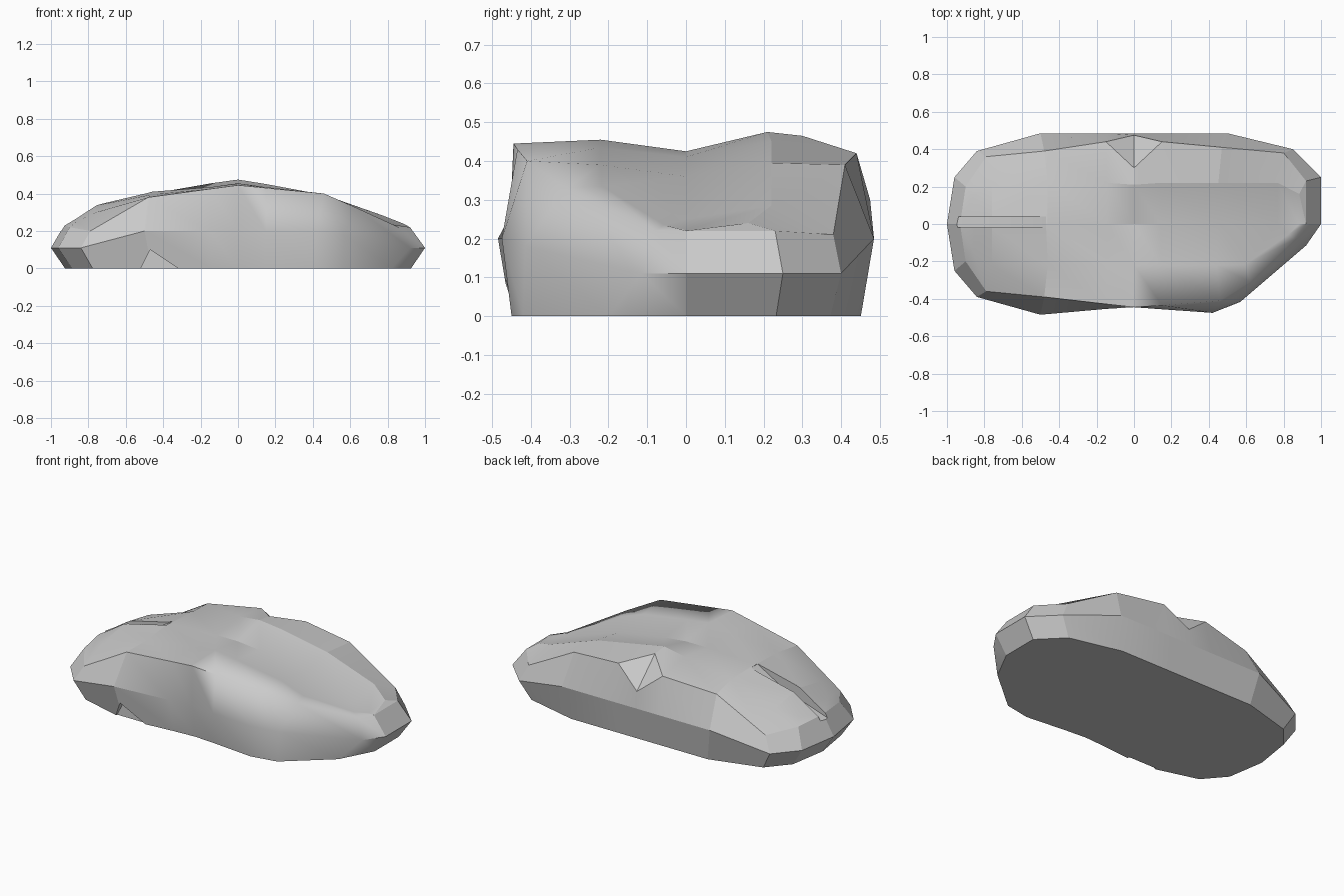
import bpy
import bmesh

default_cube = bpy.data.objects.get("Cube")
if default_cube:
    bpy.data.objects.remove(default_cube, do_unlink=True)

# One flat stone grey
grey = bpy.data.materials.new("stone_grey")
grey.use_nodes = True
grey_value = (0.6, 0.6, 0.6, 1)
grey.diffuse_color = grey_value
grey.node_tree.nodes["Principled BSDF"].inputs["Base Color"].default_value = grey_value


def add_object(name, bm):
    """Turn a bmesh into a named grey object."""
    bmesh.ops.recalc_face_normals(bm, faces=bm.faces[:])
    mesh = bpy.data.meshes.new(name)
    bm.to_mesh(mesh)
    bm.free()
    obj = bpy.data.objects.new(name, mesh)
    mesh.materials.append(grey)
    bpy.context.collection.objects.link(obj)
    return obj


def prism(name, profile, y_start, y_end):
    """Extrude an x-z profile along y."""
    bm = bmesh.new()
    face = bm.faces.new([bm.verts.new((x, y_start, z)) for x, z in profile])
    grown = bmesh.ops.extrude_face_region(bm, geom=[face])["geom"]
    verts = [v for v in grown if isinstance(v, bmesh.types.BMVert)]
    bmesh.ops.translate(bm, verts=verts, vec=(0, y_end - y_start, 0))
    return add_object(name, bm)


def mirrored(rail):
    return [(x, -y, z) for x, y, z in rail]


def base_of(belt):
    """Tuck the belt line inward down to the ground."""
    return [(x * 0.925, y * 0.93, 0) for x, y, z in belt]


def roof_line(shoulder, heights, spread):
    """Line across the roof, inside a shoulder line."""
    inner = [(x * 0.96, max(-0.22, min(0.22, y * spread)), z)
             for (x, y, _), z in zip(shoulder[1:-1], heights)]
    return [shoulder[0]] + inner + [shoulder[-1]]


# Widest line around the body
end_belt = [(-1, 0, .11), (-.96, .25, .11), (-.84, .39, .11), (-.5, .485, .2)]
back_belt = end_belt + [
    (-.15, .485, .2), (0, .485, .2), (.15, .485, .2),
    (.5, .485, .2), (.85, .4, .11), (1, .25, .11), (1, 0, .11)]
front_belt = mirrored(end_belt) + [
    (-.15, -.454, .2), (0, -.445, .2), (.15, -.456, .2),
    (.42, -.475, .2), (.57, -.415, .18), (.92, -.115, .11), (1, 0, .11)]

# Ground outline, flared at the front of the nose
back_base = base_of(back_belt)
front_base = base_of(front_belt)
front_base[7:10] = [(.4, -.45, 0), (.56, -.42, 0), (.82, -.2, 0)]

# Shoulder line above the belt, with a dent in the back wall
end_shoulder = [(-.93, 0, .23), (-.9, .2, .22), (-.79, .36, .2), (-.48, .39, .38)]
back_shoulder = end_shoulder + [
    (-.15, .44, .42), (0, .3, .465), (.15, .44, .42),
    (.47, .41, .39), (.8, .38, .21), (.92, .23, .22), (.92, 0, .22)]
front_shoulder = mirrored(end_shoulder) + [
    (-.15, -.428, .425), (0, -.445, .445), (.15, -.435, .43),
    (.46, -.41, .4), (.62, -.31, .33), (.86, -.08, .22), (.92, 0, .22)]
dent = list(back_shoulder)
dent[5] = (0, .475, .3)

# Roof lines: ridged at one end, with a valley towards the nose
back_crest = roof_line(back_shoulder, [.25, .3, .4, .455, .475, .452, .395, .285, .24], .7)
front_crest = roof_line(front_shoulder, [.25, .3, .395, .435, .455, .435, .39, .335, .235], .7)
spine = roof_line(back_shoulder, [.27, .34, .41, .425, .425, .41, .36, .25, .222], 0)

# Skin the lines into one closed body
rails = [back_base, back_belt, dent, back_shoulder, back_crest, spine,
         front_crest, front_shoulder, front_belt, front_base]
bm = bmesh.new()
grid = [[bm.verts.new(p) for p in rail] for rail in rails]
for low, high in zip(grid, grid[1:]):
    for i in range(len(low) - 1):
        bm.faces.new((low[i], low[i + 1], high[i + 1], high[i]))
bmesh.ops.remove_doubles(bm, verts=bm.verts[:], dist=0.0005)
bmesh.ops.dissolve_degenerate(bm, edges=bm.edges[:], dist=0.0005)
bmesh.ops.holes_fill(bm, edges=[e for e in bm.edges if e.is_boundary])
body = add_object("body", bm)

# Narrow roof groove and a nick under the front edge
cutters = [
    prism("roof_groove", [(-.98, .19), (-.65, .3), (-.47, .405), (-.5, .6), (-.98, .6)],
          -.02, .04),
    prism("underside_nick", [(-.53, -.02), (-.47, .1), (-.29, -.02)], -.6, -.425)]
bpy.context.view_layer.objects.active = body
for cutter in cutters:
    cut = body.modifiers.new(cutter.name, "BOOLEAN")
    cut.operation = "DIFFERENCE"
    cut.solver = "EXACT"
    cut.object = cutter
    bpy.ops.object.modifier_apply(modifier=cut.name)
    bpy.data.objects.remove(cutter, do_unlink=True)

# Hard facets overall, soft shading around the front of the nose
bpy.ops.object.select_all(action="DESELECT")
body.select_set(True)
bpy.ops.object.shade_smooth_by_angle(angle=0.25)
for edge in body.data.edges:
    middle = sum((body.data.vertices[v].co for v in edge.vertices), body.location) / 2
    if middle.x > 0.1 and middle.y < 0.15 and 0.01 < middle.z and middle.x < 0.9:
        edge.use_edge_sharp = False
